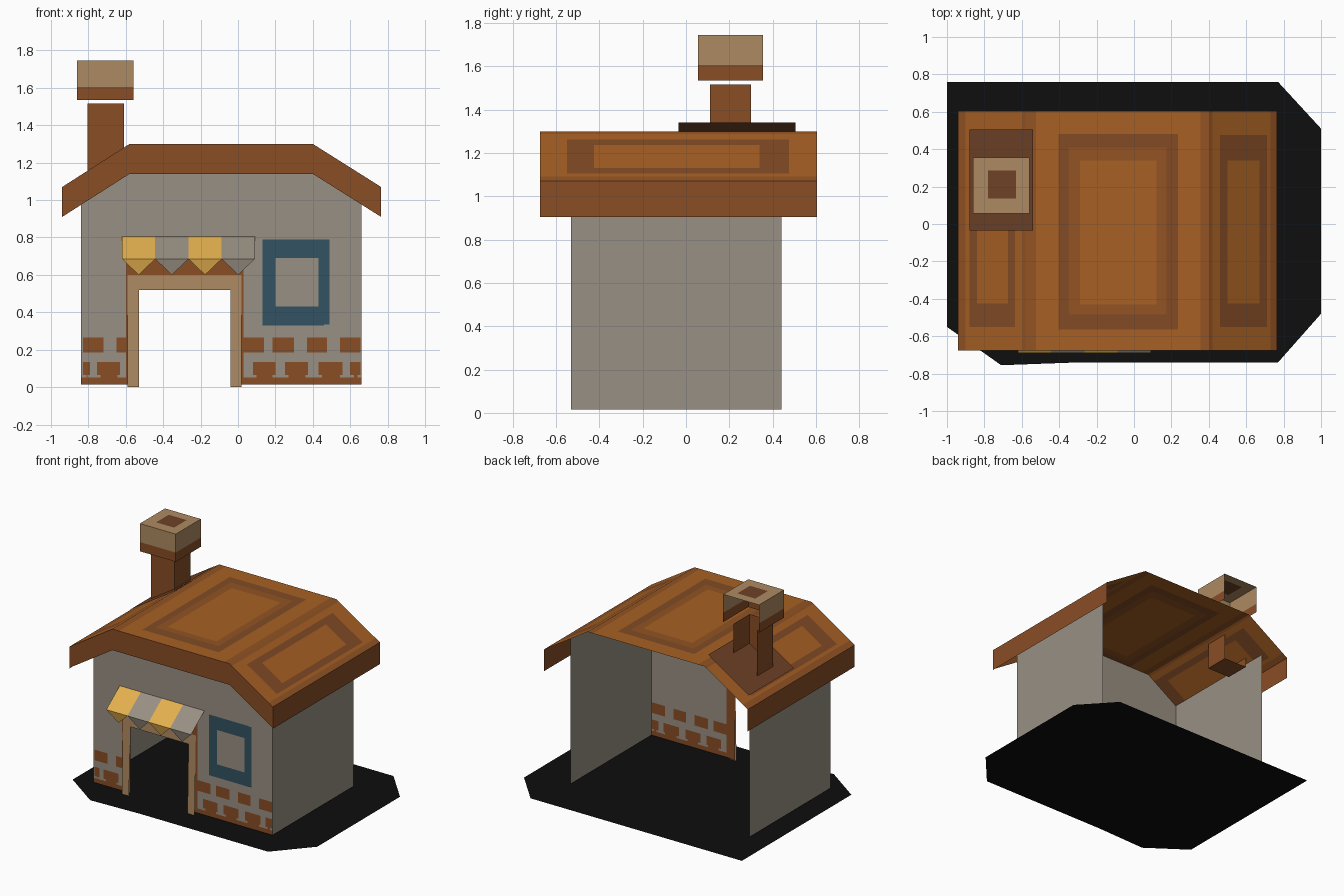
import bpy

if "Cube" in bpy.data.objects:
    bpy.data.objects.remove(bpy.data.objects["Cube"])

# Palette (sRGB 0-255, converted to linear)
PALETTE = {
    "plaster": (153, 144, 131), "brick_brown": (136, 77, 37), "roof_orange": (167, 96, 35),
    "groove_brown": (130, 75, 38), "groove_mid": (146, 83, 36), "awning_yellow": (228, 176, 78),
    "pale_wood": (173, 138, 97), "dark_wood": (110, 65, 38), "window_blue": (50, 82, 98),
    "ground_black": (14, 14, 14),
}


def linear(c):
    c /= 255
    return c / 12.92 if c <= 0.04045 else ((c + 0.055) / 1.055) ** 2.4


NAMES = list(PALETTE)
MATS = []
for key, rgb in PALETTE.items():
    mat = bpy.data.materials.new(key)
    mat.diffuse_color = (*[linear(c) for c in rgb], 1)
    mat.use_nodes = True
    mat.node_tree.nodes["Principled BSDF"].inputs["Base Color"].default_value = mat.diffuse_color
    MATS.append(mat)


def make(name, verts, faces, colours):
    mesh = bpy.data.meshes.new(name)
    mesh.from_pydata(verts, [], faces)
    used = sorted(set(colours))
    for c in used:
        mesh.materials.append(MATS[NAMES.index(c)])
    for poly, c in zip(mesh.polygons, colours):
        poly.material_index = used.index(c)
    obj = bpy.data.objects.new(name, mesh)
    bpy.context.collection.objects.link(obj)
    return obj


def sheet(name, rects, point, extra_u=(), extra_v=()):
    """Grid cut along painted rectangles (u0, u1, v0, v1, colour); later ones win, None is a hole."""
    us = sorted({r[0] for r in rects} | {r[1] for r in rects} | set(extra_u))
    vs = sorted({r[2] for r in rects} | {r[3] for r in rects} | set(extra_v))
    verts = [point(u, v) for v in vs for u in us]
    faces, colours = [], []
    n = len(us)
    for j in range(len(vs) - 1):
        for i in range(n - 1):
            u, v = (us[i] + us[i + 1]) / 2, (vs[j] + vs[j + 1]) / 2
            colour = None
            for u0, u1, v0, v1, c in rects:
                if u0 < u < u1 and v0 < v < v1:
                    colour = c
            if colour:
                a = j * n + i
                faces.append((a, a + 1, a + 1 + n, a + n))
                colours.append(colour)
    return make(name, verts, faces, colours)


# Main dimensions
RIDGES = (-0.58, 0.40)
EAVE_L, EAVE_R = -0.94, 0.765
FRONT, BACK = -0.675, 0.605
WALL_L, WALL_R, WALL_F, WALL_B = -0.84, 0.66, -0.53, 0.44


def roof_z(x):
    if x < RIDGES[0]:
        return 1.30 - 0.23 * (RIDGES[0] - x) / 0.36
    if x > RIDGES[1]:
        return 1.30 - 0.23 * (x - RIDGES[1]) / 0.365
    return 1.30


# Ground slab outline
ground = [(-1, -0.55), (-0.71, -0.755), (-0.3, -0.74), (0.77, -0.74), (1, -0.48),
          (1, 0.51), (0.77, 0.76), (-1, 0.76)]
make("ground_base", [(x, y, 0) for x, y in ground], [tuple(range(len(ground)))], ["ground_black"])

# Roof: folded sheet with painted grooves and panels
roof = [(EAVE_L, EAVE_R, FRONT, BACK, "roof_orange")]
for x0, x1 in ((EAVE_L, -0.90), (-0.595, -0.525), (0.355, 0.42), (0.73, EAVE_R)):
    roof.append((x0, x1, FRONT, BACK, "groove_mid"))
for x0, x1, inset in ((-0.88, -0.635, 0.04), (0.46, 0.71, 0.04)):
    roof.append((x0, x1, -0.55, 0.475, "groove_brown"))
    roof.append((x0 + inset, x1 - inset, -0.425, 0.34, "roof_orange"))
roof += [(-0.405, 0.235, -0.565, 0.48, "groove_brown"),
         (-0.35, 0.175, -0.485, 0.41, "groove_mid"),
         (-0.29, 0.12, -0.43, 0.34, "roof_orange")]
sheet("roof", roof, lambda x, y: (x, y, roof_z(x)), RIDGES)

# Fascia boards on the front and both eaves
sheet("front_fascia", [(EAVE_L, EAVE_R, 0, 1, "brick_brown")],
      lambda x, t: (x, FRONT, roof_z(x) - 0.16 * (1 - t)), RIDGES)
sheet("right_fascia", [(FRONT, BACK, 0.905, 1.07, "brick_brown")], lambda y, z: (EAVE_R, y, z))
sheet("left_fascia", [(-BACK, -FRONT, 0.905, 1.07, "brick_brown")], lambda y, z: (EAVE_L, -y, z))

# Front wall: base band, bricks, door surround and doorway
wall = [(WALL_L, WALL_R, 0.015, 1.0, "plaster"), (WALL_L, WALL_R, 0.015, 0.05, "brick_brown")]
for x0, x1 in ((-0.83, -0.72), (-0.65, -0.6), (0.02, 0.14), (0.185, 0.30), (0.37, 0.475), (0.545, 0.655)):
    wall.append((x0, x1, 0.185, 0.265, "brick_brown"))
for x0, x1 in ((-0.83, -0.79), (-0.755, -0.63), (0.08, 0.20), (0.25, 0.375), (0.43, 0.56), (0.60, 0.655)):
    wall.append((x0, x1, 0.065, 0.135, "brick_brown"))
    wall.append((x0 + 0.02, x1 - 0.015, 0.05, 0.065, "brick_brown"))
wall += [(-0.60, 0.03, 0.015, 0.70, "brick_brown"), (-0.53, -0.04, 0.015, 0.52, None)]
sheet("front_wall", wall, lambda x, v: (x, WALL_F, v if v <= 0.9 else roof_z(x)), RIDGES, (0.9,))

# Side walls
sheet("right_wall", [(WALL_F, WALL_B, 0.015, roof_z(WALL_R), "plaster")], lambda y, z: (WALL_R, y, z))
sheet("left_wall", [(-WALL_B, -WALL_F, 0.015, roof_z(WALL_L), "plaster")], lambda y, z: (WALL_L, -y, z))

# Door frame leaning slightly forward at its foot
sheet("door_frame", [(-0.59, 0.02, 0.0, 0.60, "pale_wood"), (-0.53, -0.04, 0.0, 0.52, None)],
      lambda x, z: (x, WALL_F - 0.003 - 0.014 * (1 - z / 0.6), z))

# Window and its side shutter
sheet("window", [(0.13, 0.46, 0.33, 0.79, "window_blue"), (0.20, 0.43, 0.43, 0.69, "plaster")],
      lambda x, z: (x, WALL_F - 0.004, z))
sheet("window_shutter", [(0.43, 0.49, 0.335, 0.79, "window_blue")], lambda x, z: (x, WALL_F - 0.008, z))

# Awning: striped slope with hanging points
STRIPE, LEFT = 0.1775, -0.62
stripes, verts, faces, colours = [], [], [], []
for i in range(4):
    x0, x1 = LEFT + i * STRIPE, LEFT + (i + 1) * STRIPE
    colour = ("awning_yellow", "plaster")[i % 2]
    stripes.append((x0, x1, 0, 1, colour))
    verts += [(x0, -0.69, 0.685), ((x0 + x1) / 2, -0.67, 0.60), (x1, -0.69, 0.685)]
    faces.append((3 * i, 3 * i + 1, 3 * i + 2))
    colours.append(colour)
sheet("awning_slope", stripes, lambda x, t: (x, -0.69 + 0.16 * t, 0.685 + 0.12 * t))
make("awning_points", verts, faces, colours)


def open_shaft(name, x0, x1, y0, y1, bands):
    """Left, front and right sides of a square shaft, open at the back, in height bands."""
    path = [(x0, y1), (x0, y0), (x1, y0), (x1, y1)]
    rects = [(0, 3, z0, z1, c) for z0, z1, c in bands]
    return sheet(name, rects, lambda u, z: (*path[int(u)], z), (1, 2))


# Chimney: flashing plate, shaft and floating cap
sheet("chimney_flashing", [(-0.88, -0.54, -0.035, 0.505, "dark_wood")],
      lambda x, y: (x, y, 1.34 + 0.64 * (x + 0.54)))
open_shaft("chimney_shaft", -0.805, -0.61, 0.11, 0.30, [(1.08, 1.515, "brick_brown")])
sheet("chimney_foot", [(-0.805, -0.61, -0.30, -0.11, "brick_brown")], lambda x, y: (x, -y, 1.08))
open_shaft("chimney_cap", -0.86, -0.56, 0.055, 0.355,
           [(1.535, 1.605, "brick_brown"), (1.605, 1.745, "pale_wood")])
sheet("chimney_cap_top", [(-0.86, -0.56, 0.055, 0.355, "pale_wood"),
                          (-0.78, -0.63, 0.135, 0.285, "dark_wood")], lambda x, y: (x, y, 1.745))
